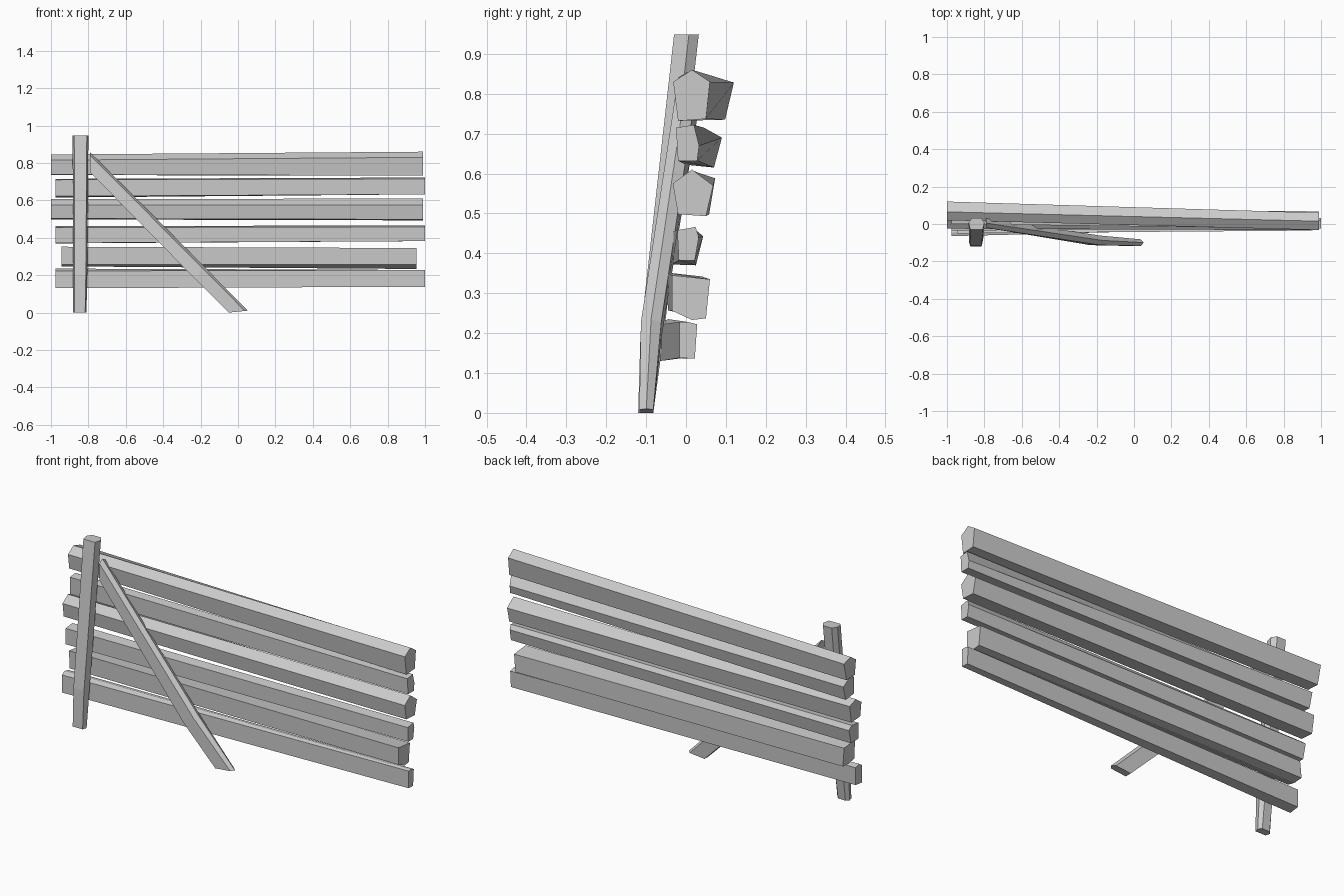
import bpy, bmesh

def loft(name, sections):
    """Skin matching cross-section loops and cap both ends."""
    bm = bmesh.new()
    rings = [[bm.verts.new(p) for p in s] for s in sections]
    n = len(rings[0])
    for a, b in zip(rings, rings[1:]):
        for i in range(n):
            j = (i + 1) % n
            bm.faces.new((a[i], a[j], b[j], b[i]))
    bm.faces.new(rings[0])
    bm.faces.new(rings[-1])
    bmesh.ops.recalc_face_normals(bm, faces=bm.faces[:])
    me = bpy.data.meshes.new(name)
    bm.to_mesh(me)
    bm.free()
    ob = bpy.data.objects.new(name, me)
    bpy.context.collection.objects.link(ob)
    return ob

def rail(name, x0, left, x1, right):
    """Plank running along x between two (y, z) end profiles."""
    loft(name, [[(x0, y, z) for y, z in left], [(x1, y, z) for y, z in right]])

# Six rough-hewn rails, top to bottom
rail("rail_1", -1.0, [(.02, .815), (.065, .845), (.12, .828), (.098, .735), (.03, .738)],
     .99, [(-.032, .83), (.015, .86), (.06, .83), (.05, .737), (-.02, .732)])
rail("rail_2", -.975, [(0, .71), (.045, .715), (.09, .69), (.07, .615), (0, .622)],
     1.0, [(-.025, .715), (.02, .722), (.033, .67), (.028, .632), (-.02, .632)])
rail("rail_3", -1.0, [(-.025, .575), (.02, .606), (.073, .588), (.058, .498), (-.015, .503)],
     .99, [(-.033, .575), (.015, .61), (.068, .57), (.05, .493), (-.02, .498)])
rail("rail_4", -.975, [(-.035, .455), (.02, .462), (.043, .443), (.025, .37), (-.035, .372)],
     1.0, [(-.022, .458), (.024, .466), (.032, .44), (.022, .382), (-.018, .382)])
rail("rail_5", -.945, [(-.05, .352), (.04, .342), (.05, .25), (0, .247), (-.045, .257)],
     .955, [(-.035, .345), (.06, .335), (.05, .237), (.015, .233), (-.035, .256)])
rail("rail_6", -.975, [(-.065, .222), (-.045, .235), (-.012, .228), (-.012, .137), (-.065, .13)],
     1.0, [(-.016, .228), (.005, .228), (.028, .222), (.022, .136), (-.016, .138)])

# Leaning post: chamfered section, kinked near its foot
def post_ring(x0, x1, y0, y1, z):
    w, d = x1 - x0, y1 - y0
    return [(x0 + u * w, y0 + v * d, z) for u, v in
            ((.1, 0), (.9, 0), (1, .6), (.8, 1), (.2, 1), (0, .6))]

loft("post", [post_ring(-.882, -.81, -.12, -.082, 0),
              post_ring(-.882, -.806, -.114, -.055, .2),
              post_ring(-.884, -.8, -.03, .032, .948)])

# Diagonal brace: vertical cut at the top, kink, level cut at the ground
def brace_ring(upper, lower, y0, y1):
    (xu, zu), (xl, zl) = upper, lower
    mx, mz = xu * .85 + xl * .15, zu * .85 + zl * .15
    return [(xu, (y0 + y1) / 2, zu), (mx, y0, mz), (xl, y0, zl),
            (xl, y1, zl), (mx, y1, mz)]

loft("brace", [brace_ring((-.79, .855), (-.79, .75), -.02, .03),
               brace_ring((-.17, .235), (-.235, .185), -.113, -.062),
               brace_ring((.052, .01), (-.05, 0), -.117, -.082)])
